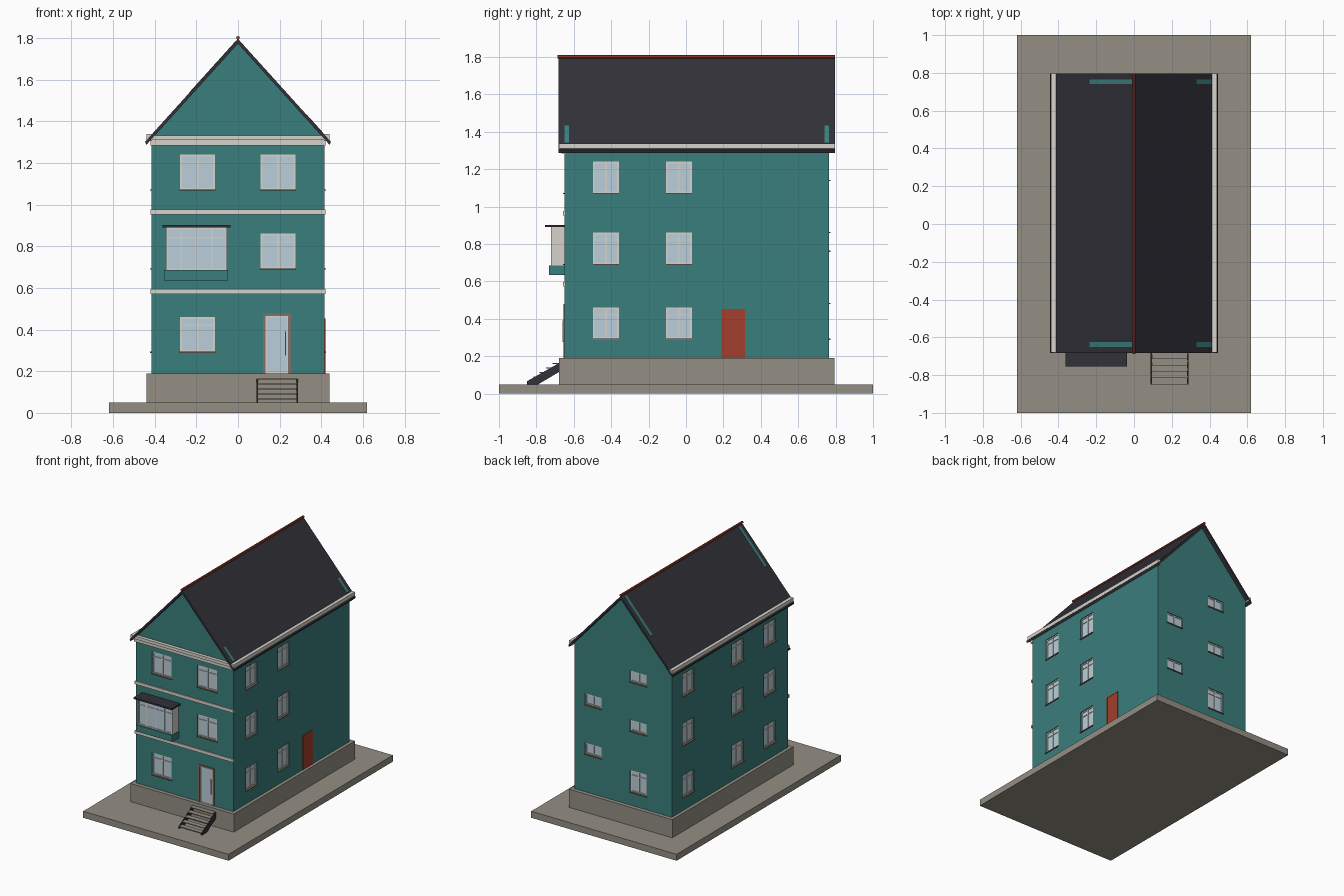
import bpy, bmesh, math
from mathutils import Vector

if "Cube" in bpy.data.objects:
    bpy.data.objects.remove(bpy.data.objects["Cube"])


def material(name, r, g, b):
    m = bpy.data.materials.new(name)
    lin = [((c / 255 + 0.055) / 1.055) ** 2.4 for c in (r, g, b)]
    m.diffuse_color = (*lin, 1)
    m.use_nodes = True
    m.node_tree.nodes["Principled BSDF"].inputs["Base Color"].default_value = m.diffuse_color
    return m


TEAL = material("teal_render", 58, 127, 125)
ROOF = material("dark_slate", 50, 49, 57)
STONE = material("grey_stone", 148, 143, 132)
LIGHT = material("pale_trim", 215, 211, 203)
GLASS = material("pale_blue_glass", 186, 207, 219)
RED = material("brick_red", 164, 62, 45)
BROWN = material("taupe_sill", 128, 113, 103)


def finish(name, bm, mat):
    bmesh.ops.recalc_face_normals(bm, faces=bm.faces)
    me = bpy.data.meshes.new(name)
    bm.to_mesh(me)
    bm.free()
    me.materials.append(mat)
    ob = bpy.data.objects.new(name, me)
    bpy.context.collection.objects.link(ob)
    return ob


def boxes(name, mat, ranges):
    """One object from boxes given as (x0, x1, y0, y1, z0, z1)."""
    bm = bmesh.new()
    for r in ranges:
        lo = [min(r[i], r[i + 1]) for i in (0, 2, 4)]
        hi = [max(r[i], r[i + 1]) for i in (0, 2, 4)]
        for v in bmesh.ops.create_cube(bm, size=1)["verts"]:
            v.co = Vector([hi[i] if v.co[i] > 0 else lo[i] for i in range(3)])
    return finish(name, bm, mat)


def prism(name, mat, pts, a0, a1, axis="y"):
    """Extrude an (x, z) profile along y, or a (y, z) profile along x."""
    bm = bmesh.new()
    put = (lambda p: (p[0], a0, p[1])) if axis == "y" else (lambda p: (a0, p[0], p[1]))
    f = bm.faces.new([bm.verts.new(put(p)) for p in pts])
    new = bmesh.ops.extrude_face_region(bm, geom=[f])["geom"]
    step = Vector((0, a1 - a0, 0) if axis == "y" else (a1 - a0, 0, 0))
    bmesh.ops.translate(bm, vec=step, verts=[v for v in new if isinstance(v, bmesh.types.BMVert)])
    return finish(name, bm, mat)


def on_wall(wall, u0, u1, d0, d1, z0, z1):
    """Box ranges on a wall: u runs along it, d points outward."""
    if wall == "front":
        return (u0, u1, -0.65 - d0, -0.65 - d1, z0, z1)
    if wall == "back":
        return (u0, u1, 0.765 + d0, 0.765 + d1, z0, z1)
    s = 1 if wall == "right" else -1
    return (s * (0.415 + d0), s * (0.415 + d1), u0, u1, z0, z1)


# Ground slab, plinth
boxes("ground_slab", STONE, [(-0.62, 0.62, -1, 1, 0, 0.05)])
boxes("plinth", STONE, [(-0.44, 0.44, -0.68, 0.795, 0.05, 0.19)])

# House body with gables
body = prism("house_walls", TEAL, [(-0.415, 0.19), (0.415, 0.19), (0.415, 1.315),
                                   (0, 1.774), (-0.415, 1.315)], -0.65, 0.765)

# Window list: wall, centre along wall, width, sill height, height
SILLS = (0.293, 0.693, 1.072)
windows = [("front", -0.194, 0.168, z, 0.168) for z in (SILLS[0], SILLS[2])]
windows += [("front", 0.192, 0.168, z, 0.168) for z in SILLS[1:]]
windows += [("right", y, 0.138, z, 0.168) for y in (-0.428, -0.038) for z in SILLS]
windows += [("left", y, 0.138, z, 0.168) for y in (-0.428, -0.038, 0.565) for z in SILLS]
windows += [("back", -0.13, 0.14, 0.293, 0.168)]
windows += [("back", -0.13, 0.14, z, 0.085) for z in (0.763, 1.142)]
windows += [("back", 0.256, 0.14, z, 0.085) for z in (0.483, 0.864)]

# Recesses cut into the walls
D = -0.014
cutter = boxes("opening_cutter", TEAL,
               [on_wall(w, u - s / 2, u + s / 2, D, 0.03, z, z + h) for w, u, s, z, h in windows])
cutter.hide_render = True
mod = body.modifiers.new("openings", "BOOLEAN")
mod.object, mod.operation, mod.solver = cutter, "DIFFERENCE", "EXACT"
bpy.context.view_layer.objects.active = body
bpy.ops.object.modifier_apply(modifier="openings")
bpy.data.objects.remove(cutter)


def frame_bars(wall, u0, u1, z0, z1, d0, d1, panes, transom, t=0.009):
    bars = [(u0, u0 + t, z0, z1), (u1 - t, u1, z0, z1),
            (u0, u1, z0, z0 + t), (u0, u1, z1 - t, z1)]
    for i in range(1, panes):
        c = u0 + (u1 - u0) * i / panes
        bars.append((c - t / 2, c + t / 2, z0, z1))
    if transom:
        c = z0 + (z1 - z0) * 0.76
        bars.append((u0, u1, c - 0.003, c + 0.003))
    return [on_wall(wall, a, b, d0, d1, c, d) for a, b, c, d in bars]


# Windows: glass, frame, sill
for i, (w, u, s, z, h) in enumerate(windows):
    a, b = u - s / 2, u + s / 2
    boxes(f"{w}_window_glass_{i}", GLASS, [on_wall(w, a, b, D - 0.002, D + 0.003, z, z + h)])
    boxes(f"{w}_window_frame_{i}", LIGHT,
          frame_bars(w, a, b, z, z + h, D, D + 0.008, 2, h > 0.1))
    boxes(f"{w}_window_sill_{i}", BROWN,
          [on_wall(w, a - 0.003, b + 0.003, D, 0.008, z - 0.005, z + 0.001)])

# Front door with glass and handle
boxes("front_door_glass", GLASS, [on_wall("front", 0.125, 0.25, -0.01, 0.002, 0.19, 0.472)])
boxes("front_door_frame", BROWN, [on_wall("front", *r) for r in (
    (0.12, 0.133, -0.01, 0.006, 0.19, 0.478), (0.241, 0.254, -0.01, 0.006, 0.19, 0.478),
    (0.12, 0.254, -0.01, 0.006, 0.465, 0.478))])
boxes("front_door_leaf_frame", LIGHT,
      frame_bars("front", 0.133, 0.241, 0.19, 0.465, 0, 0.004, 1, False, 0.006))
boxes("front_door_handle", LIGHT, [on_wall("front", 0.226, 0.231, 0.002, 0.01, 0.275, 0.39)])

# Side door
boxes("side_door", RED, [on_wall("right", 0.193, 0.312, -0.01, 0.003, 0.19, 0.45)])
boxes("side_door_frame", RED, [on_wall("right", *r) for r in (
    (0.19, 0.197, 0, 0.005, 0.19, 0.453), (0.308, 0.315, 0, 0.005, 0.19, 0.453),
    (0.19, 0.315, 0, 0.005, 0.446, 0.453))])

# Bay window on the first floor
boxes("bay_base", TEAL, [(-0.355, -0.048, -0.733, -0.65, 0.635, 0.685)])
boxes("bay_glass", GLASS, [(-0.342, -0.057, -0.718, -0.71, 0.685, 0.89)])
boxes("bay_sides", LIGHT, [(-0.346, -0.338, -0.722, -0.65, 0.685, 0.89),
                           (-0.061, -0.053, -0.722, -0.65, 0.685, 0.89)])
boxes("bay_frame", LIGHT, frame_bars("front", -0.346, -0.053, 0.685, 0.89, 0.064, 0.072, 4, True))
boxes("bay_roof", ROOF, [(-0.363, -0.036, -0.754, -0.65, 0.89, 0.902)])

# Trim bands on the front
for name, z in (("lower_band", 0.572), ("upper_band", 0.953)):
    boxes(name, LIGHT, [(-0.42, 0.42, -0.658, -0.648, z, z + 0.024)])
boxes("gable_cornice", LIGHT, [(-0.42, 0.42, -0.665, -0.645, 1.285, 1.312),
                               (-0.425, 0.425, -0.675, -0.645, 1.31, 1.333)])

# Roof shell and ridge
prism("roof", ROOF, [(0, 1.796), (0.446, 1.302), (0.44, 1.287), (0, 1.773),
                     (-0.44, 1.287), (-0.446, 1.302)], -0.682, 0.797)
bm = bmesh.new()
bmesh.ops.create_cone(bm, cap_ends=True, segments=8, radius1=0.009, radius2=0.009, depth=1.485)
for v in bm.verts:
    v.co = Vector((v.co.x, v.co.z + 0.0545, v.co.y + 1.801))
finish("ridge_cap", bm, RED)


def roof_z(x):
    return 1.796 - abs(x) * 0.494 / 0.446


# Gutters, and gable wall tops showing through the roof
for side, s in (("left", -1), ("right", 1)):
    boxes(f"{side}_gutter", LIGHT, [(s * 0.414, s * 0.439, -0.68, 0.796, 1.305, 1.338)])
for side, x0, x1 in (("left", -0.235, -0.01), ("right", 0.33, 0.41)):
    for end, y in (("front", -0.65), ("back", 0.74)):
        prism(f"{side}_{end}_gable_top", TEAL,
              [(x0, roof_z(x0) - 0.004), (x1, roof_z(x1) - 0.004),
               (x1, roof_z(x1) + 0.002), (x0, roof_z(x0) + 0.002)], y, y + 0.025)

# Entrance steps between two stringers
for side, x in (("left", 0.088), ("right", 0.281)):
    prism(f"{side}_stair_stringer", ROOF, [(-0.85, 0.05), (-0.79, 0.05), (-0.68, 0.115),
                                           (-0.68, 0.163), (-0.85, 0.066)], x, x + 0.007, "x")
boxes("stair_treads", STONE, [(0.094, 0.282, -0.85 + i * 0.034, -0.812 + i * 0.034,
                               0.062 + i * 0.024, 0.068 + i * 0.024) for i in range(5)])
